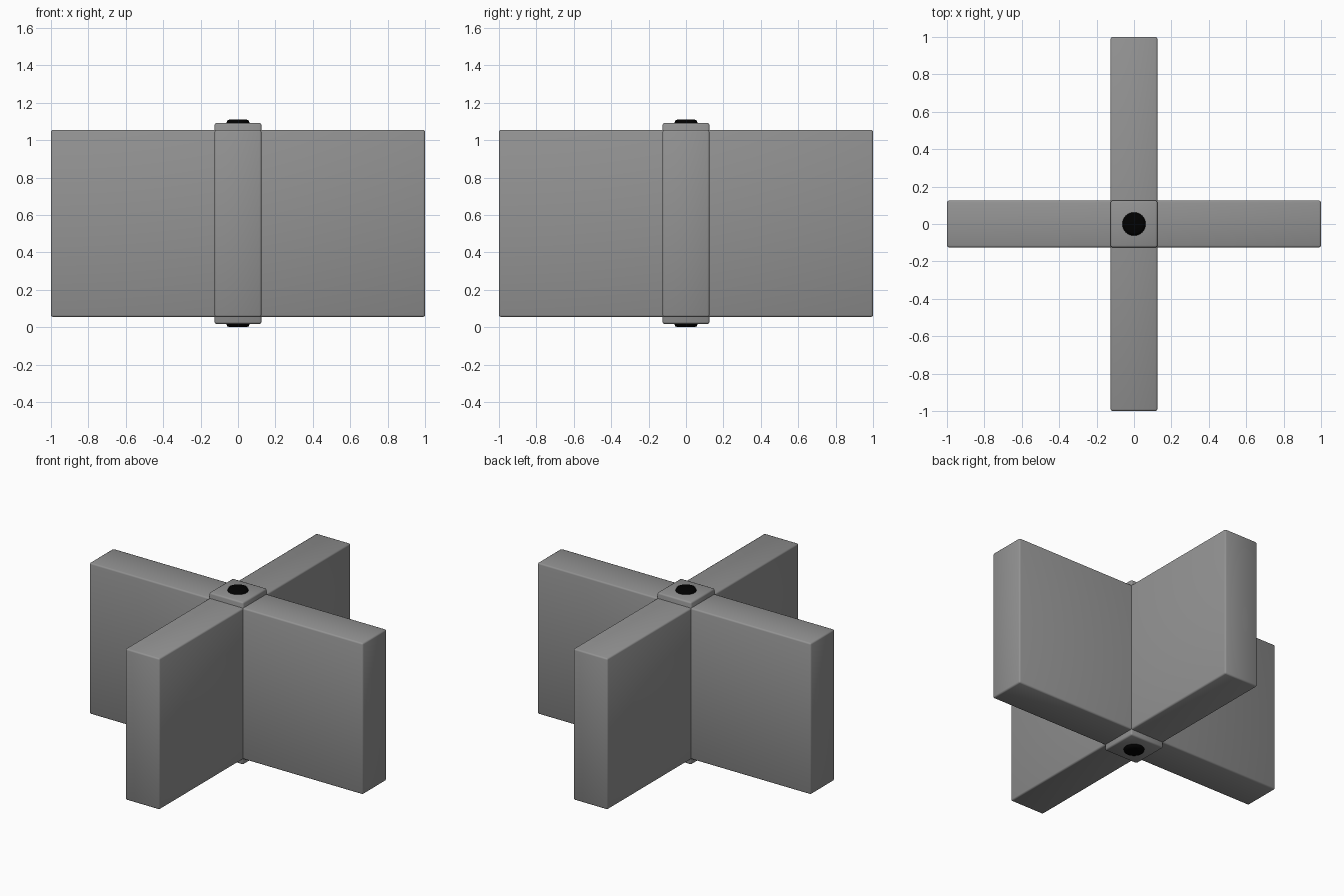
import bpy

if "Cube" in bpy.data.objects:
    bpy.data.objects.remove(bpy.data.objects["Cube"])

MID_Z = 0.555


def paint(name, value):
    mat = bpy.data.materials.new(name)
    mat.diffuse_color = (value, value, value, 1)
    mat.use_nodes = True
    mat.node_tree.nodes["Principled BSDF"].inputs["Base Color"].default_value = mat.diffuse_color
    return mat


DARK_GREY = paint("dark_grey", 0.29)
BLACK = paint("black", 0.0)


def finish(obj, name, bevel, mat):
    obj.name = name
    obj.data.materials.append(mat)
    mod = obj.modifiers.new("soft_edges", 'BEVEL')
    mod.width = bevel
    mod.segments = 2
    mod.limit_method = 'ANGLE'
    bpy.ops.object.shade_smooth()


def box(name, size):
    bpy.ops.mesh.primitive_cube_add(size=1, location=(0, 0, MID_Z))
    obj = bpy.context.object
    obj.scale = size
    bpy.ops.object.transform_apply(location=False, rotation=False, scale=True)
    finish(obj, name, 0.01, DARK_GREY)


# Two crossing slabs form the four paddles
box("paddle_side_to_side", (2, 0.25, 1))
box("paddle_front_to_back", (0.25, 2, 1))

# Square hub poking out above and below the paddles
box("hub", (0.25, 0.25, 1.074))

# Black round axle through the hub, with rounded ends
bpy.ops.mesh.primitive_cylinder_add(vertices=32, radius=0.0625, depth=2 * MID_Z,
                                    location=(0, 0, MID_Z))
finish(bpy.context.object, "axle", 0.017, BLACK)
